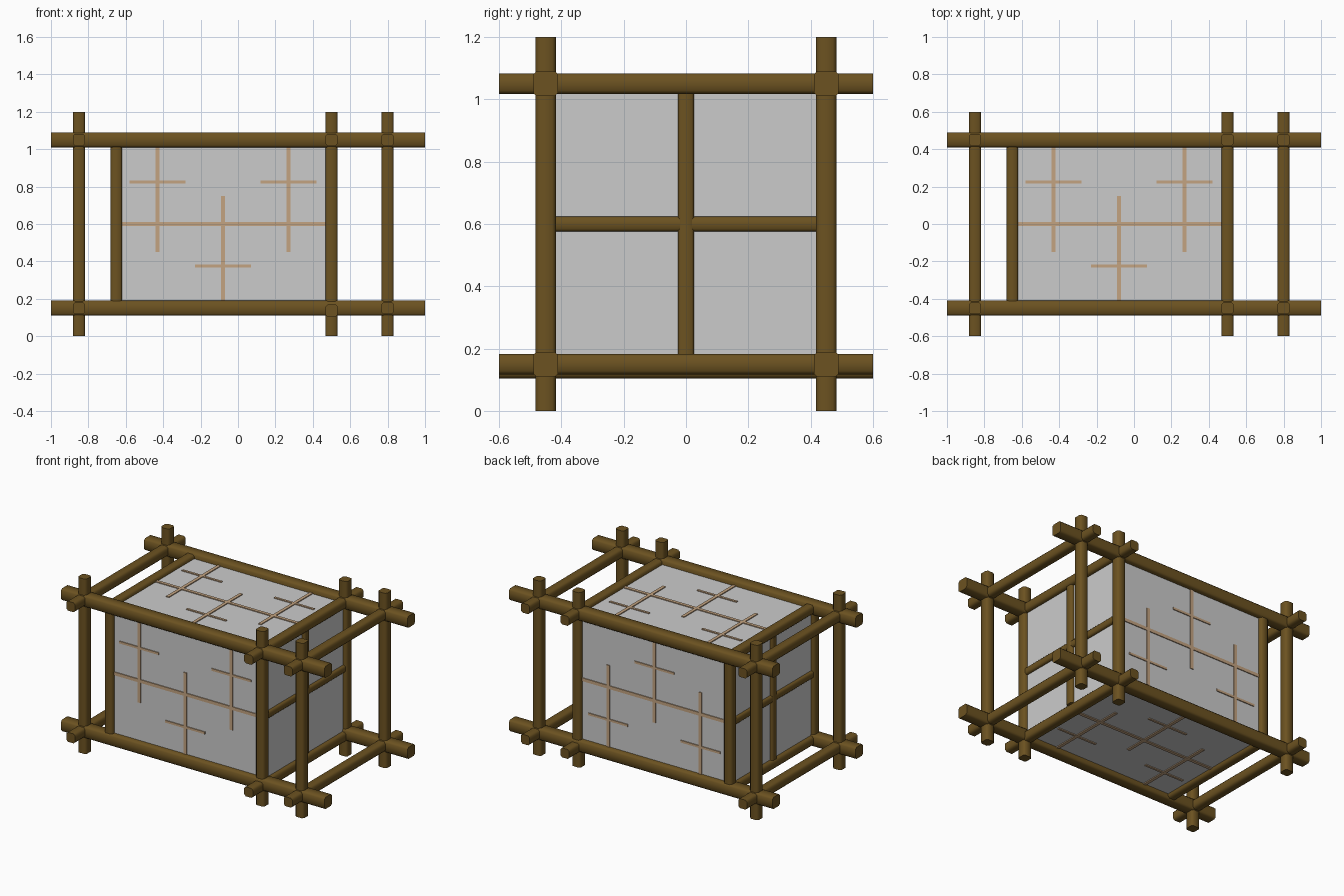
import bpy, bmesh, math
from mathutils import Vector, Matrix

if "Cube" in bpy.data.objects:
    bpy.data.objects.remove(bpy.data.objects["Cube"])


def material(name, rgb):
    m = bpy.data.materials.new(name)
    m.diffuse_color = (*rgb, 1)
    m.use_nodes = True
    m.node_tree.nodes["Principled BSDF"].inputs["Base Color"].default_value = m.diffuse_color
    return m


WOOD = material("dark_wood", (0.15, 0.085, 0.015))
LATTICE = material("light_wood", (0.55, 0.37, 0.22))


def finish(name, bm, mat=None):
    bmesh.ops.recalc_face_normals(bm, faces=bm.faces)
    me = bpy.data.meshes.new(name)
    bm.to_mesh(me)
    bm.free()
    ob = bpy.data.objects.new(name, me)
    bpy.context.collection.objects.link(ob)
    if mat:
        me.materials.append(mat)
    return ob


def beam(name, axis, lo, hi, centre, width, chamfer=0.011):
    """Square beam with chamfered long edges; centre = the two other coordinates."""
    h, c = width / 2, width / 2 - chamfer
    profile = [(h, -c), (h, c), (c, h), (-c, h), (-h, c), (-h, -c), (-c, -h), (c, -h)]
    bm = bmesh.new()
    rings = []
    for t in (lo, hi):
        ring = []
        for u, v in profile:
            co = [centre[0] + u, centre[1] + v]
            co.insert(axis, t)
            ring.append(bm.verts.new(co))
        rings.append(ring)
        bm.faces.new(ring)
    for i in range(8):
        j = (i + 1) % 8
        bm.faces.new((rings[0][i], rings[0][j], rings[1][j], rings[1][i]))
    ob = finish(name, bm, WOOD)
    bpy.ops.object.select_all(action='DESELECT')
    ob.select_set(True)
    bpy.context.view_layer.objects.active = ob
    bpy.ops.object.shade_smooth_by_angle(angle=math.radians(60))


def add_box(bm, lo, hi):
    lo, hi = Vector(lo), Vector(hi)
    m = Matrix.Translation((lo + hi) / 2) @ Matrix.Diagonal((*(hi - lo), 1))
    bmesh.ops.create_cube(bm, size=1, matrix=m)


MID, R = 0.6, 0.45          # height of the long axis, offset of the frame
XA, XB = -0.65, 0.5         # ends of the enclosed lantern body

# Long rails
for y in (-R, R):
    for z in (MID - R, MID + R):
        beam("long_rail", 0, -1, 1, (y, z), 0.08)

# Overlapping posts and cross rails of the three full frames
for x in (-0.85, XB, 0.8):
    for s in (-R, R):
        beam("post", 2, 0, 1.2, (x, s), 0.065)
        drop = 0.013 if x == XB and s < 0 else 0
        beam("cross_rail", 1, -0.6, 0.6, (x, MID + s - drop), 0.065)

# Short inner frame that ends at the long rails
for s in (-R, R):
    beam("inner_post", 2, MID - 0.42, MID + 0.42, (XA, s), 0.062)
    beam("inner_cross_rail", 1, -0.42, 0.42, (XA, MID + s), 0.062)

# End panels with cross bars
for x in (XA, XB):
    bm = bmesh.new()
    add_box(bm, (x - 0.005, -R, MID - R), (x + 0.005, R, MID + R))
    finish("end_panel", bm)
    beam("end_upright", 2, MID - 0.42, MID + 0.42, (x, 0), 0.052, 0.008)
    beam("end_crossbar", 1, -0.42, 0.42, (x, MID), 0.048, 0.008)

# Side panels and lattices: one side, turned four times about the long axis
CX, W, D = -0.08, 0.011, 0.011
for k, side in enumerate(("front", "top", "back", "bottom")):
    turn = Matrix.Translation((0, 0, MID)) @ Matrix.Rotation(-k * math.pi / 2, 4, 'X')
    bm = bmesh.new()
    add_box(bm, (XA, -R - 0.005, -R), (XB, -R + 0.005, R))
    bm.transform(turn)
    finish(side + "_panel", bm)

    bm = bmesh.new()
    add_box(bm, (XA, -R - D, -W), (XB, -R + D, W))
    for x, lo, hi, z in ((CX - 0.35, -0.15, 0.42, 0.225),
                         (CX, -0.42, 0.15, -0.225),
                         (CX + 0.35, -0.15, 0.42, 0.225)):
        add_box(bm, (x - W, -R - D, lo), (x + W, -R + D, hi))
        add_box(bm, (x - 0.15, -R - D, z - W * 0.7), (x + 0.15, -R + D, z + W * 0.7))
    bm.transform(turn)
    finish(side + "_lattice", bm, LATTICE)
